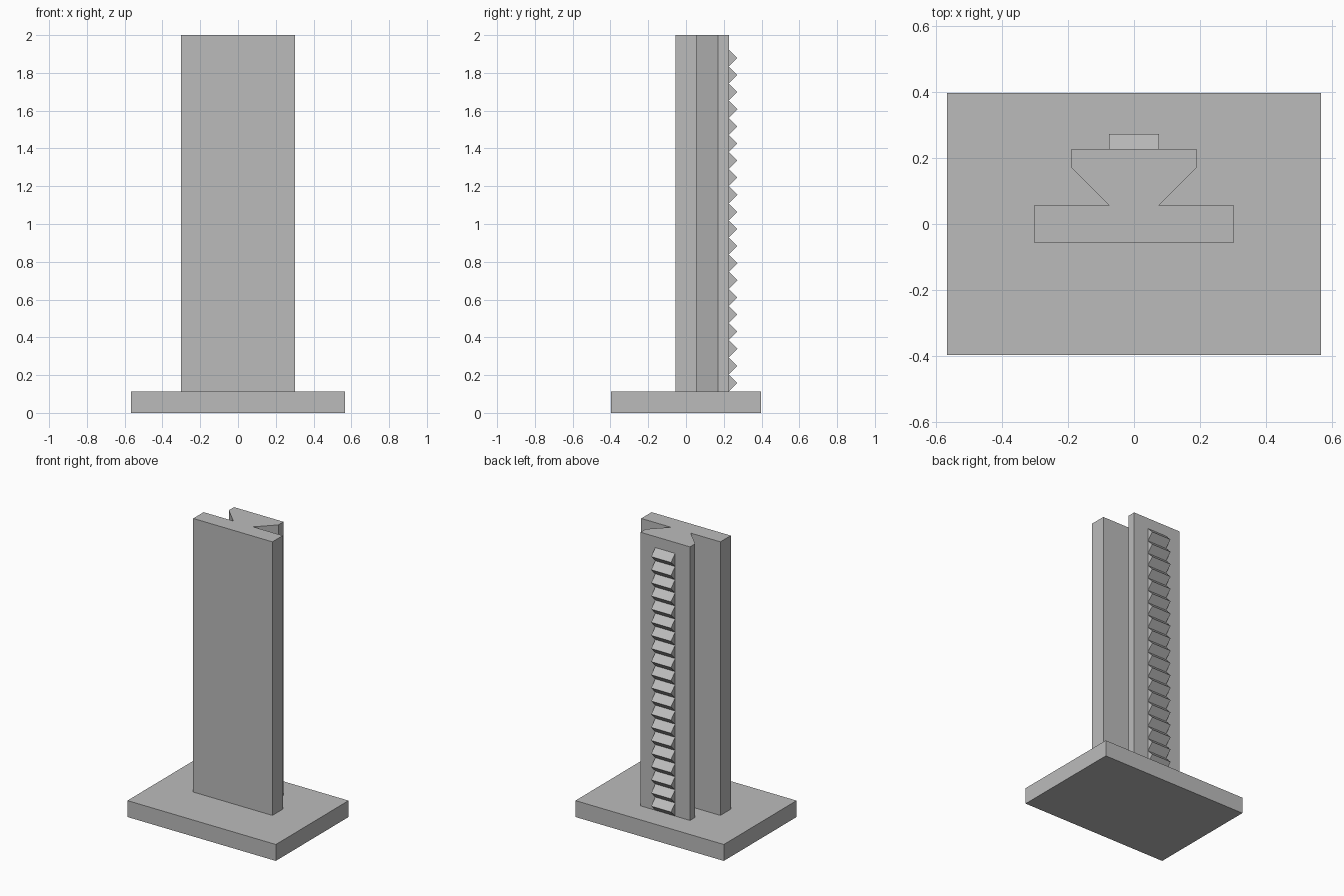
import bpy
import bmesh

cube = bpy.data.objects.get("Cube")
if cube:
    bpy.data.objects.remove(cube, do_unlink=True)

U = 2 / 53            # one design unit; the whole model is 53 units tall
BASE_H, TOP = 3, 53
TEETH, PITCH = 20, 2.4

grey = bpy.data.materials.new("plain_grey")
grey.use_nodes = True
grey.diffuse_color = (0.5, 0.5, 0.5, 1)
grey.node_tree.nodes["Principled BSDF"].inputs["Base Color"].default_value = (0.5, 0.5, 0.5, 1)


def extrude(name, points, offset):
    """Sweep a closed planar profile (in design units) along an offset."""
    bm = bmesh.new()
    face = bm.faces.new([bm.verts.new([c * U for c in p]) for p in points])
    swept = bmesh.ops.extrude_face_region(bm, geom=[face], use_keep_orig=True)
    moved = [g for g in swept["geom"] if isinstance(g, bmesh.types.BMVert)]
    bmesh.ops.translate(bm, verts=moved, vec=[c * U for c in offset])
    bmesh.ops.recalc_face_normals(bm, faces=bm.faces)
    mesh = bpy.data.meshes.new(name)
    bm.to_mesh(mesh)
    bm.free()
    mesh.materials.append(grey)
    obj = bpy.data.objects.new(name, mesh)
    bpy.context.collection.objects.link(obj)
    return obj


def mirrored(half, z):
    """Close a right-hand half outline by mirroring it across x = 0."""
    return [(x, y, z) for x, y in half] + [(-x, y, z) for x, y in reversed(half)]


# Base plate
extrude("base_plate", mirrored([(15, -10.5), (15, 10.5)], 0), (0, 0, BASE_H))

# Upright rail: flat front plate with a dovetail flaring out behind it
rail = [(8, -1.5), (8, 1.5), (2, 1.5), (5, 4.5), (5, 6)]
extrude("dovetail_rail", mirrored(rail, BASE_H), (0, 0, TOP - BASE_H))

# Toothed rack: a zigzag profile swept across the back of the rail
rack = [(-2, 6, BASE_H)]
for i in range(TEETH):
    z = BASE_H + i * PITCH
    rack += [(-2, 7.2, z + PITCH / 2), (-2, 6, z + PITCH)]
extrude("rack_teeth", rack, (4, 0, 0))
